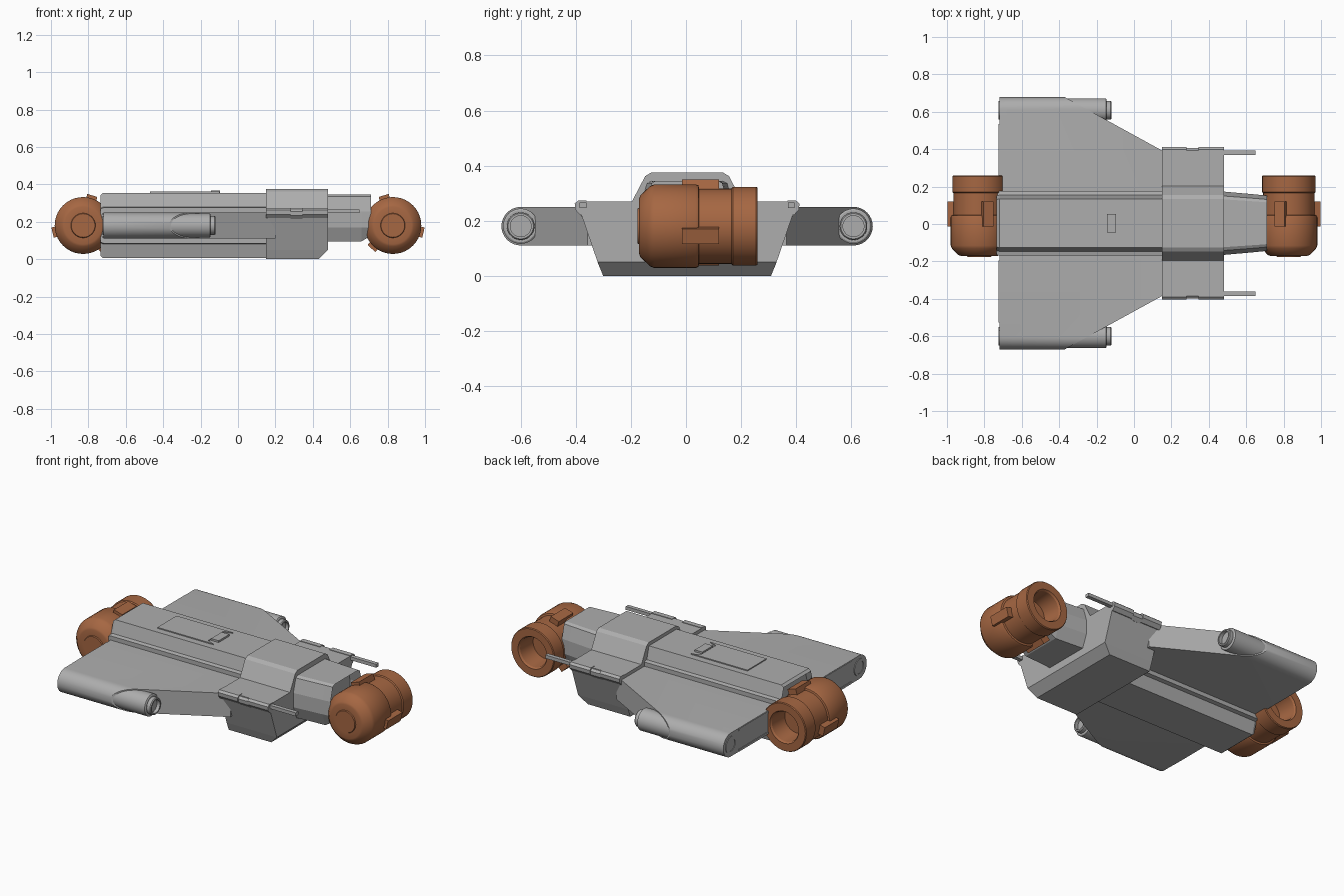
import bpy, bmesh, math
from mathutils import Vector, Matrix

if "Cube" in bpy.data.objects:
    bpy.data.objects.remove(bpy.data.objects["Cube"])

def material(name, rgb):
    m = bpy.data.materials.new(name)
    m.diffuse_color = (*rgb, 1)
    m.use_nodes = True
    m.node_tree.nodes["Principled BSDF"].inputs["Base Color"].default_value = m.diffuse_color
    return m

GREY = material("hull grey", (0.42, 0.42, 0.42))
RUST = material("engine rust", (0.38, 0.135, 0.055))
DY = 0.004      # small sideways offset of the hull
ZC = 0.18       # height of the hull's middle plane

def finish(name, bm, mat, smooth=False):
    bmesh.ops.recalc_face_normals(bm, faces=bm.faces)
    me = bpy.data.meshes.new(name)
    bm.to_mesh(me)
    bm.free()
    me.materials.append(mat)
    ob = bpy.data.objects.new(name, me)
    bpy.context.collection.objects.link(ob)
    if smooth:
        bpy.ops.object.select_all(action='DESELECT')
        ob.select_set(True)
        bpy.context.view_layer.objects.active = ob
        bpy.ops.object.shade_smooth_by_angle(angle=math.radians(30))
    return ob

def loft(bm, sections):
    """Skin closed cross-sections (lists of 3D points) and cap both ends."""
    rings = [[bm.verts.new(p) for p in s] for s in sections]
    n = len(rings[0])
    for a, b in zip(rings, rings[1:]):
        for i in range(n):
            bm.faces.new((a[i], a[(i + 1) % n], b[(i + 1) % n], b[i]))
    return bm.faces.new(rings[0]), bm.faces.new(rings[-1])

def mirrored(half):
    """Full cross-section from its +y half, listed top to bottom."""
    return half + [(-y, z) for y, z in reversed(half)]

def at_x(x, section):
    return [(x, y + DY, z) for y, z in section]

def recess(bm, face, border, depth, direction):
    bmesh.ops.inset_region(bm, faces=[face], thickness=border)
    bmesh.ops.translate(bm, verts=face.verts, vec=Vector(direction) * depth)

def box(name, lo, hi, mat, bevel=0):
    bm = bmesh.new()
    bmesh.ops.create_cube(bm, size=1)
    for v in bm.verts:
        v.co = [(l + h) / 2 + c * (h - l) for l, h, c in zip(lo, hi, v.co)]
    return finish(name, bm, mat)

def lathe(name, profile, matrix, mat, steps=40):
    """Revolve (radius, distance) points about local z."""
    bm = bmesh.new()
    verts = [bm.verts.new((r, 0, t)) for r, t in profile]
    edges = [bm.edges.new(p) for p in zip(verts, verts[1:])]
    bmesh.ops.spin(bm, geom=verts + edges, axis=(0, 0, 1), cent=(0, 0, 0),
                   angle=math.tau, steps=steps)
    bmesh.ops.remove_doubles(bm, verts=bm.verts, dist=1e-4)
    bm.transform(matrix)
    return finish(name, bm, mat, True)

# Long central hull, same shape above and below the middle plane
top_half = [(0.13, 0.355), (0.15, 0.28), (0.173, 0.275), (0.173, 0.25)]
section = mirrored(top_half + [(y, 2 * ZC - z) for y, z in reversed(top_half)])
bm = bmesh.new()
rear, front = loft(bm, [at_x(-0.735, [(y * 0.98, ZC + (z - ZC) * 0.93) for y, z in section]),
                        at_x(-0.72, section), at_x(0.2, section)])
recess(bm, rear, 0.012, 0.04, (1, 0, 0))
finish("central_hull", bm, GREY)

# Raised hatch on the hull roof, narrowing toward the front
bm = bmesh.new()
hatch = [(-0.47, -0.09), (-0.10, -0.09), (-0.15, -0.07), (-0.15, 0.07), (-0.10, 0.09), (-0.47, 0.09)]
loft(bm, [[(x, y + DY, z) for x, y in hatch] for z in (0.353, 0.361)])
finish("roof_hatch", bm, GREY)
box("hatch_handle", (-0.145, DY - 0.05, 0.355), (-0.095, DY + 0.05, 0.366), GREY)

# Command block with a sloped lower front edge
half = [(0.13, 0.375), (0.152, 0.362), (0.20, 0.27), (0.385, 0.27), (0.385, 0.225),
        (0.325, 0.05), (0.305, 0.0)]
block = mirrored(half)
bm = bmesh.new()
loft(bm, [at_x(0.15, block), at_x(0.43, block),
          at_x(0.48, [(y if z > 0 else math.copysign(0.3251, y), max(z, 0.0499)) for y, z in block])])
finish("command_block", bm, GREY)

# Shoulder rails with a gap in the middle, and the forward antennas
rail = [(0.365, 0.273), (0.395, 0.273), (0.408, 0.262), (0.406, 0.24), (0.388, 0.22), (0.365, 0.22)]
for s, side in ((-1, "right"), (1, "left")):
    for part, x0, x1 in (("rear", 0.15, 0.28), ("front", 0.345, 0.48)):
        bm = bmesh.new()
        loft(bm, [at_x(x, [(s * y, z) for y, z in rail]) for x in (x0, x1)])
        finish(f"{side}_{part}_rail", bm, GREY)
    bm = bmesh.new()
    loft(bm, [at_x(x, [(s * y * 0.985, z - 0.006) for y, z in rail]) for x in (0.28, 0.345)])
    finish(f"{side}_middle_rail", bm, GREY)
    y = s * 0.378 + DY
    box(f"{side}_antenna", (0.47, y - 0.012, 0.246), (0.65, y + 0.012, 0.266), GREY)

# Tapering nose, open at its front
nose = mirrored([(0.13, 0.345), (0.148, 0.335), (0.172, 0.255), (0.172, 0.17), (0.14, 0.095)])
bm = bmesh.new()
tips = [(y * 0.86, z if z > 0.1 else 0.125) for y, z in nose]
rear, front = loft(bm, [at_x(0.45, nose), at_x(0.66, [(y * 0.89, z) for y, z in nose]),
                        at_x(0.71, tips)])
recess(bm, front, 0.015, 0.08, (-1, 0, 0))
finish("nose", bm, GREY)

# Wings with rounded tips, cut along the slanted leading edge
R, TIP = 0.07, 0.604
for s, side in ((-1, "right"), (1, "left")):
    arc = [(TIP + R * math.cos(a), ZC + R * math.sin(a))
           for a in (math.pi * (0.5 - i / 16) for i in range(17))]
    outline = [(0.1, ZC + R)] + arc + [(0.1, ZC - R)]
    bm = bmesh.new()
    loft(bm, [at_x(x, [(s * y, z) for y, z in outline]) for x in (-0.72, 0.2)])
    cut = bmesh.ops.bisect_plane(bm, geom=bm.verts[:] + bm.edges[:] + bm.faces[:],
                                 plane_co=(-0.37, s * 0.674 + DY, ZC),
                                 plane_no=(0.285, s * 0.52, 0), clear_outer=True)
    rim = [e for e in cut['geom_cut'] if isinstance(e, bmesh.types.BMEdge)]
    bmesh.ops.holes_fill(bm, edges=rim)
    finish(f"{side}_wing", bm, GREY, True)

    # Wing-tip cannon and the round port at the back of the wing
    place = Matrix.Translation((0, s * TIP + DY, ZC)) @ Matrix.Rotation(math.pi / 2, 4, 'Y')
    lathe(f"{side}_cannon", [(0, -0.45), (0.064, -0.45), (0.064, -0.15), (0.058, -0.146),
                             (0.05, -0.146), (0.05, -0.125), (0.046, -0.12), (0.038, -0.12),
                             (0.038, -0.14), (0, -0.14)], place, GREY)
    lathe(f"{side}_rear_port", [(0.05, -0.715), (0.05, -0.724), (0.036, -0.724), (0.036, -0.7205),
                                (0, -0.7205)], place, GREY)
    # Thin frame around the rear wing panel
    y0, y1 = sorted((s * 0.20 + DY, s * 0.53 + DY))
    for part, z0, z1 in (("upper", 0.235, 0.248), ("lower", 0.112, 0.125)):
        box(f"{side}_{part}_panel_strip", (-0.724, y0, z0), (-0.715, y1, z1), GREY)

# Engines lie crosswise at both ends, front cap at -y and open nozzle at +y
engine = [(0, -0.176), (0.063, -0.176), (0.066, -0.17), (0.10, -0.17), (0.112, -0.166),
          (0.146, -0.13), (0.152, -0.115), (0.152, 0.035), (0.147, 0.045), (0.137, 0.048),
          (0.137, 0.165), (0.143, 0.17), (0.143, 0.255), (0.139, 0.26), (0.095, 0.26),
          (0.088, 0.25), (0.08, 0.14), (0, 0.14)]
for s, side in ((-1, "rear"), (1, "front")):
    centre = Matrix.Translation((s * 0.828, 0, ZC))
    lathe(f"{side}_engine", engine, centre @ Matrix.Rotation(-math.pi / 2, 4, 'X'), RUST)
    # Three clamp plates spaced evenly around each engine
    for k in range(3):
        ang = math.radians(-13 + 120 * k)
        bm = bmesh.new()
        bmesh.ops.create_cube(bm, size=1)
        bm.transform(Matrix.Diagonal((0.045, 0.135, 0.056, 1)))
        bm.transform(Matrix.Translation((0.1455, 0.053, 0)))
        bm.transform(Matrix.Rotation(-ang, 4, 'Y'))
        if s < 0:
            bm.transform(Matrix.Diagonal((-1, 1, 1, 1)))
        bm.transform(centre)
        finish(f"{side}_engine_clamp_{k + 1}", bm, RUST)
